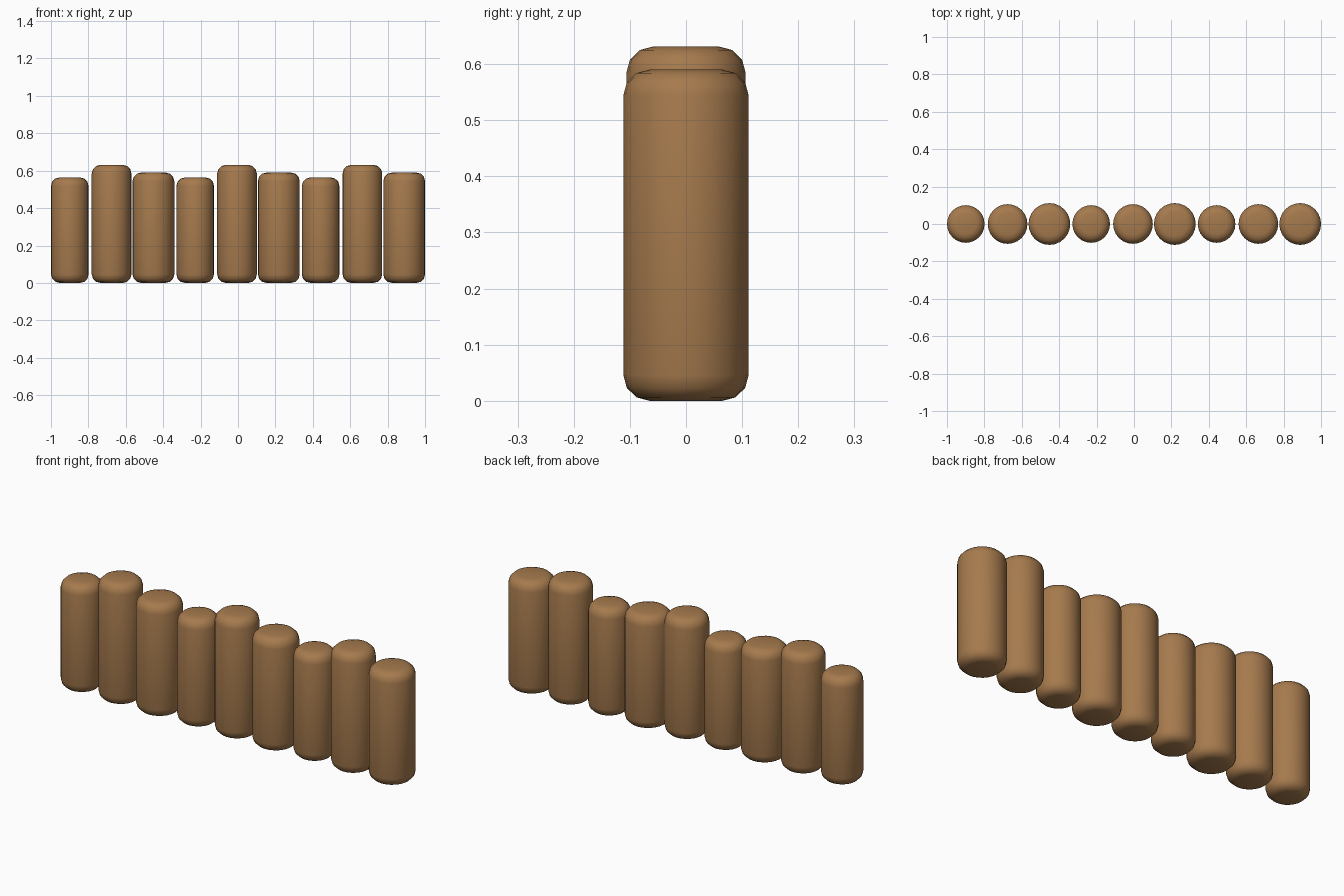
import bpy, math

if "Cube" in bpy.data.objects:
    bpy.data.objects.remove(bpy.data.objects["Cube"])

wood = bpy.data.materials.new("brown wood")
wood.diffuse_color = (0.38, 0.195, 0.075, 1)
wood.use_nodes = True
wood.node_tree.nodes["Principled BSDF"].inputs["Base Color"].default_value = wood.diffuse_color

RADII = (0.1006, 0.1061, 0.1117)
HEIGHTS = (0.564, 0.631, 0.590)
SPACING = 0.2235


def log_post(i):
    """Upright round log with softened ends."""
    r, h = RADII[i % 3], HEIGHTS[i % 3]
    x = -1 + RADII[0] + i * SPACING
    bpy.ops.mesh.primitive_cylinder_add(vertices=24, radius=r, depth=h,
                                        location=(x, 0, h / 2))
    post = bpy.context.object
    post.name = f"log_post_{i + 1}"
    post.data.materials.append(wood)
    # Round only the top and bottom rims
    bevel = post.modifiers.new("rounded_rims", 'BEVEL')
    bevel.width = 0.046
    bevel.segments = 3
    bevel.limit_method = 'ANGLE'
    bevel.angle_limit = math.radians(40)
    bpy.ops.object.modifier_apply(modifier=bevel.name)
    bpy.ops.object.shade_smooth_by_angle(angle=math.radians(40))


# Row of posts repeating short, tall, medium
for i in range(9):
    log_post(i)
